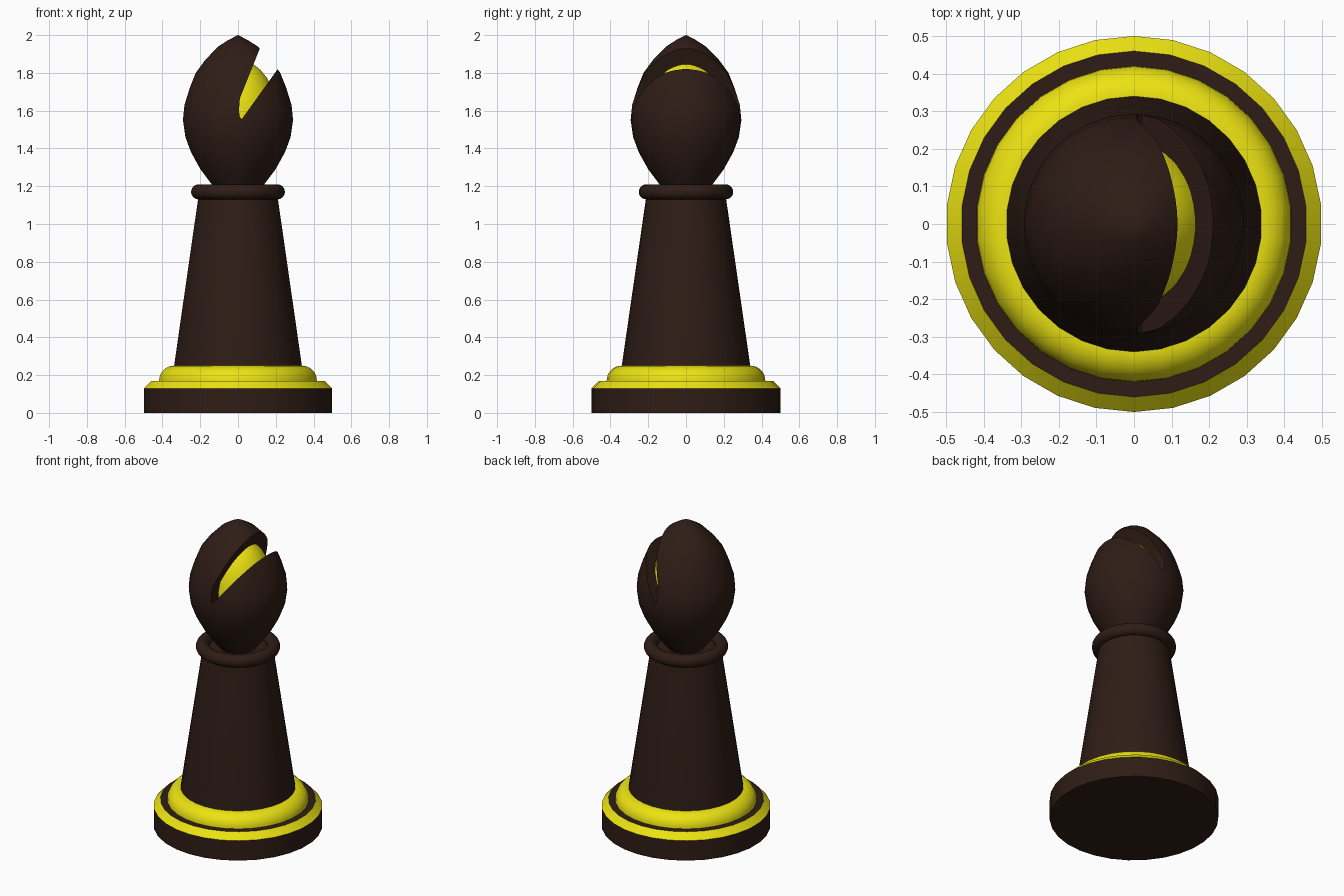
import bpy, bmesh
from math import sin, cos, pi, radians

if "Cube" in bpy.data.objects:
    bpy.data.objects.remove(bpy.data.objects["Cube"])

SIDES = 30


def material(name, rgb):
    m = bpy.data.materials.new(name)
    m.diffuse_color = (*rgb, 1)
    m.use_nodes = True
    m.node_tree.nodes["Principled BSDF"].inputs["Base Color"].default_value = m.diffuse_color
    return m


DARK = material("dark_wood", (0.028, 0.012, 0.008))
YELLOW = material("yellow", (0.84, 0.77, 0.006))


def finish(name, bm, mats):
    bmesh.ops.recalc_face_normals(bm, faces=bm.faces)
    me = bpy.data.meshes.new(name)
    bm.to_mesh(me)
    bm.free()
    for m in mats:
        me.materials.append(m)
    ob = bpy.data.objects.new(name, me)
    bpy.context.collection.objects.link(ob)
    return ob


def smooth(ob):
    bpy.ops.object.select_all(action='DESELECT')
    ob.select_set(True)
    bpy.context.view_layer.objects.active = ob
    bpy.ops.object.shade_smooth_by_angle(angle=radians(30))


def lathe(name, profile, mats, bands=None, closed=False):
    """Turn (radius, z) points round z; bands gives a material index per segment."""
    bm = bmesh.new()
    rings = []
    for r, z in profile:
        if r < 1e-6:
            rings.append([bm.verts.new((0, 0, z))] * SIDES)
        else:
            rings.append([bm.verts.new((r * sin(2 * pi * i / SIDES), r * cos(2 * pi * i / SIDES), z))
                          for i in range(SIDES)])
    count = len(rings) if closed else len(rings) - 1
    for k in range(count):
        a, b = rings[k], rings[(k + 1) % len(rings)]
        for i in range(SIDES):
            j = (i + 1) % SIDES
            f = bm.faces.new(dict.fromkeys((a[i], a[j], b[j], b[i])))
            f.material_index = bands[k] if bands else 0
    return finish(name, bm, mats)


def arc(cr, cz, r, a0, a1, n, rz=None):
    rz = rz or r
    return [(cr + r * cos(radians(a0 + (a1 - a0) * i / n)),
             cz + rz * sin(radians(a0 + (a1 - a0) * i / n))) for i in range(n + 1)]


# stepped base: dark foot, yellow chamfer, dark ledge, yellow rounded moulding
moulding = arc(0.34, 0.17, 0.08, 0, 90, 8)
base = lathe("base", [(0, 0), (0.5, 0), (0.5, 0.13), (0.46, 0.17)] + moulding + [(0, 0.25)],
             [DARK, YELLOW], [0, 0, 1, 0] + [1] * 8 + [0])
smooth(base)

# tapered stem
smooth(lathe("stem", [(0, 0.24), (0.34, 0.24), (0.34, 0.25), (0.207, 1.17), (0, 1.17)], [DARK]))

# collar ring
smooth(lathe("collar", arc(0.21, 1.17, 0.04, 0, 360, 16)[:-1], [DARK], closed=True))

# pointed egg-shaped head
head = lathe("head", [(0, 1.16), (0.1, 1.16), (0.14, 1.21), (0.2, 1.29), (0.25, 1.38), (0.28, 1.46),
                      (0.293, 1.55), (0.285, 1.63), (0.257, 1.72), (0.225, 1.8), (0.175, 1.868),
                      (0.105, 1.94), (0.05, 1.975), (0, 2.0)], [DARK])

# wedge that cuts the slanted slot, running front to back
outline = [(0.02, 1.555), (0.297, 1.941), (0.222, 2.195), (0.01, 1.665), (0.005, 1.6), (0.01, 1.565)]
outline[2] = (0.115 + 0.105, 1.93 + 0.26)
bm = bmesh.new()
face = bm.faces.new([bm.verts.new((x, -0.5, z)) for x, z in outline])
ext = bmesh.ops.extrude_face_region(bm, geom=[face])
bmesh.ops.translate(bm, vec=(0, 1, 0),
                    verts=[g for g in ext["geom"] if isinstance(g, bmesh.types.BMVert)])
cutter = finish("slot_cutter", bm, [DARK])
cutter.hide_render = True

bpy.context.view_layer.objects.active = head
cut = head.modifiers.new("slot", 'BOOLEAN')
cut.operation = 'DIFFERENCE'
cut.solver = 'EXACT'
cut.object = cutter
bpy.ops.object.modifier_apply(modifier="slot")
bpy.data.objects.remove(cutter)
smooth(head)

# yellow core showing inside the slot
smooth(lathe("core", [(0, 1.23)] + arc(0, 1.55, 0.215, -90, 90, 16, 0.32)[1:-1] + [(0, 1.87)], [YELLOW]))
